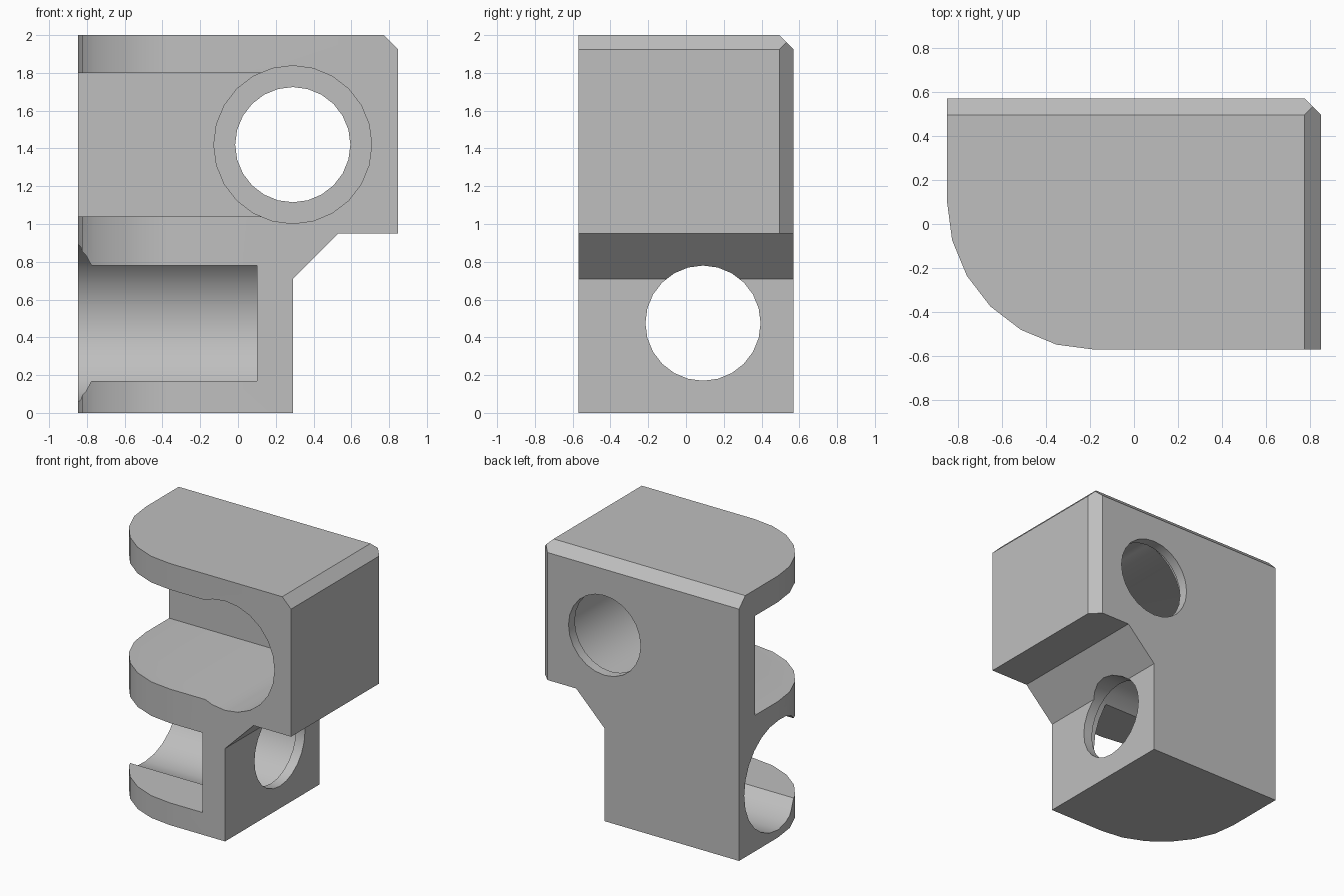
import bpy, bmesh
from math import radians
from mathutils import Matrix, Vector

if "Cube" in bpy.data.objects:
    bpy.data.objects.remove(bpy.data.objects["Cube"], do_unlink=True)

HALF_X, HALF_Y, TOP = 0.848, 0.57, 2.0
CHAMFER = 0.075

grey = bpy.data.materials.new("plain_grey")
grey.use_nodes = True
grey.diffuse_color = (0.52, 0.52, 0.52, 1)
grey.node_tree.nodes["Principled BSDF"].inputs["Base Color"].default_value = (0.52, 0.52, 0.52, 1)


def make_object(name, bm):
    bmesh.ops.recalc_face_normals(bm, faces=bm.faces)
    mesh = bpy.data.meshes.new(name)
    bm.to_mesh(mesh)
    bm.free()
    mesh.materials.append(grey)
    obj = bpy.data.objects.new(name, mesh)
    bpy.context.collection.objects.link(obj)
    return obj


def box(name, low, high):
    low, high = Vector(low), Vector(high)
    bm = bmesh.new()
    bmesh.ops.create_cube(bm, size=1, matrix=Matrix.Translation((low + high) / 2)
                          @ Matrix.Diagonal((high - low).to_4d()))
    return make_object(name, bm)


def rod(name, axis, centre, radius, start, end):
    """Cylinder along x or y; centre gives the other horizontal coordinate and z."""
    middle = (start + end) / 2
    if axis == "X":
        place = Matrix.Translation((middle, *centre)) @ Matrix.Rotation(radians(90), 4, "Y")
    else:
        place = Matrix.Translation((centre[0], middle, centre[1])) @ Matrix.Rotation(radians(90), 4, "X")
    bm = bmesh.new()
    bmesh.ops.create_cone(bm, cap_ends=True, segments=24, radius1=radius, radius2=radius,
                          depth=end - start, matrix=place)
    return make_object(name, bm)


# Body: stepped side profile pushed through the depth
profile = [(-HALF_X, 0), (0.29, 0), (0.29, 0.71), (0.53, 0.95),
           (HALF_X, 0.95), (HALF_X, TOP), (-HALF_X, TOP)]
bm = bmesh.new()
face = bm.faces.new([bm.verts.new((x, -HALF_Y, z)) for x, z in profile])
extruded = bmesh.ops.extrude_face_region(bm, geom=[face])
bmesh.ops.translate(bm, vec=(0, 2 * HALF_Y, 0),
                    verts=[v for v in extruded["geom"] if isinstance(v, bmesh.types.BMVert)])
bmesh.ops.recalc_face_normals(bm, faces=bm.faces)

# Large rounded front corner
corner = [e for e in bm.edges
          if all(v.co.x < -0.8 and v.co.y < -0.5 for v in e.verts)]
bmesh.ops.bevel(bm, geom=corner, offset=0.67, offset_type="OFFSET",
                segments=6, profile=0.5, affect="EDGES")

# Chamfers on the top, back and side edges
for point, normal in (((HALF_X - CHAMFER, 0, TOP), (1, 0, 1)),
                      ((0, HALF_Y - CHAMFER, TOP), (0, 1, 1)),
                      ((HALF_X - CHAMFER, HALF_Y, 0), (1, 1, 0))):
    cut = bmesh.ops.bisect_plane(bm, geom=bm.verts[:] + bm.edges[:] + bm.faces[:],
                                 plane_co=point, plane_no=normal, clear_outer=True)
    rim = [e for e in cut["geom_cut"] if isinstance(e, bmesh.types.BMEdge)]
    bmesh.ops.holes_fill(bm, edges=rim, sides=0)
body = make_object("bracket_body", bm)

# Slots, counterbores and through holes
UPPER = (0.29, 1.42)
LOWER = (0.09, 0.475)
cutters = [
    box("upper_slot", (-1.2, -1, 1.04), (UPPER[0], 0.38, 1.80)),
    rod("upper_counterbore", "Y", UPPER, 0.418, -1, HALF_Y - CHAMFER),
    rod("upper_hole", "Y", UPPER, 0.305, 0.3, 1),
    box("lower_slot", (-1.2, -1, 0.17), (0.10, LOWER[0], 0.78)),
    rod("lower_counterbore", "X", LOWER, 0.418, -1.2, 0.215),
    rod("lower_hole", "X", LOWER, 0.305, 0.15, 1),
]
bpy.ops.object.select_all(action="DESELECT")
bpy.context.view_layer.objects.active = body
body.select_set(True)
for cutter in cutters:
    cutter.hide_render = True
    mod = body.modifiers.new(cutter.name, "BOOLEAN")
    mod.operation = "DIFFERENCE"
    mod.solver = "EXACT"
    mod.object = cutter
    bpy.ops.object.modifier_apply(modifier=mod.name)
    bpy.data.objects.remove(cutter, do_unlink=True)

bpy.ops.object.shade_smooth_by_angle(angle=radians(30))
